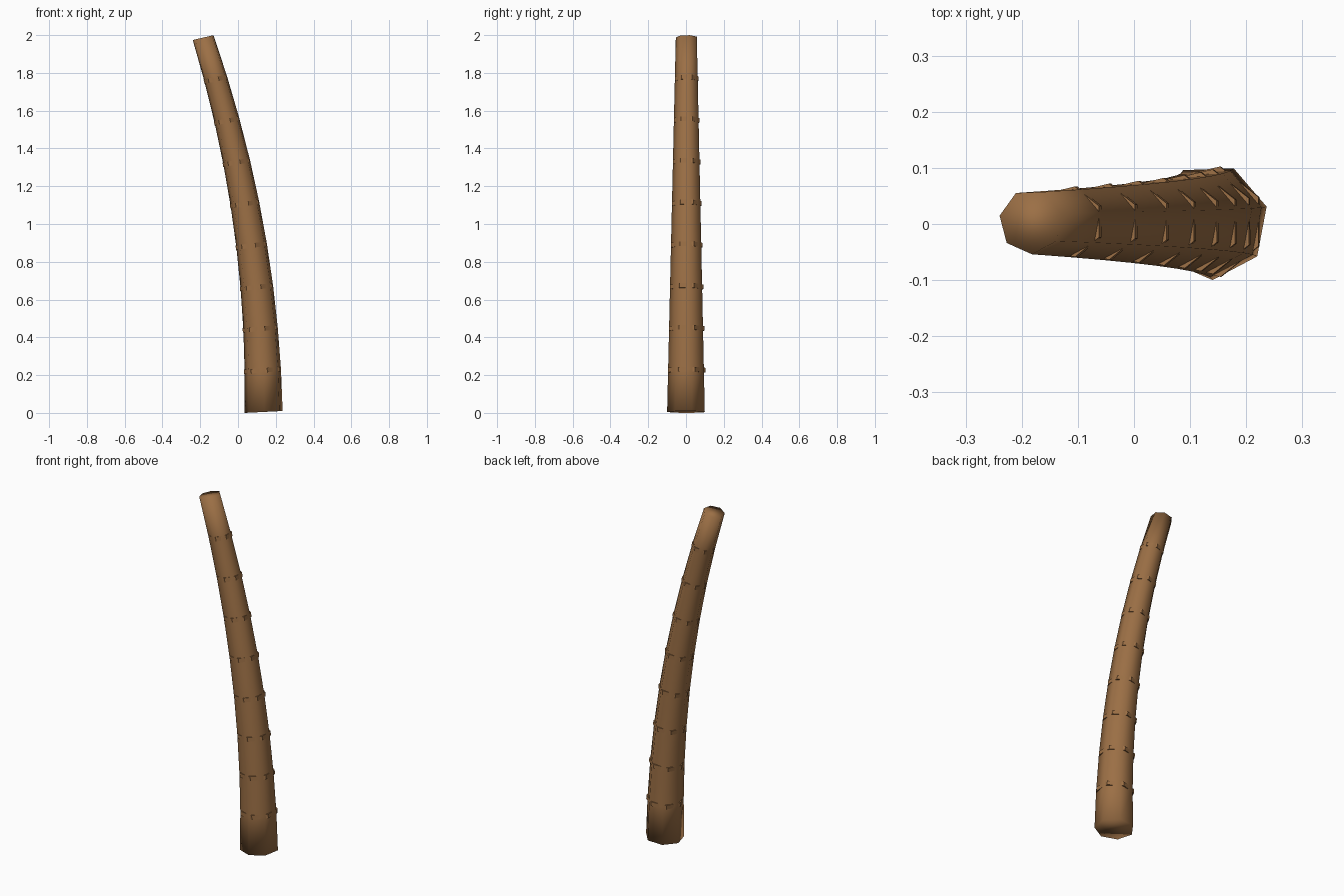
import bpy, bmesh, math
from mathutils import Vector

default = bpy.data.objects.get("Cube")
if default:
    bpy.data.objects.remove(default, do_unlink=True)

SIDES, SEGMENTS = 7, 9

bark = bpy.data.materials.new("bark_brown")
bark.use_nodes = True
colour = (0.33, 0.16, 0.06, 1)
bark.diffuse_color = colour
bark.node_tree.nodes["Principled BSDF"].inputs["Base Color"].default_value = colour


def frame(t):
    """Centre, radius and lean of the trunk at a fraction of its height."""
    centre = Vector((0.136 - 0.32 * t * t, 0.004, 0.005 + 1.982 * t))
    return centre, 0.104 - 0.046 * t, math.atan(0.05 + 0.18 * t)


def loop(bm, t, scale=1.0, turn=0.0, lift=0.0):
    """Polygon of vertices across the trunk, tilted with its lean."""
    centre, radius, lean = frame(t)
    across = Vector((math.cos(lean), 0, math.sin(lean)))
    along = Vector((-math.sin(lean), 0, math.cos(lean)))
    verts = []
    for i in range(SIDES):
        a = math.radians(15 + turn) + math.tau * i / SIDES
        offset = across * math.cos(a) + Vector((0, math.sin(a), 0))
        verts.append(bm.verts.new(centre + offset * radius * scale + along * lift))
    return verts


def skin(name, bm, loops, smooth):
    """Join the loops into a closed tube and make it an object."""
    for low, high in zip(loops, loops[1:]):
        for i in range(SIDES):
            j = (i + 1) % SIDES
            bm.faces.new((low[i], low[j], high[j], high[i]))
    bm.faces.new(loops[0][::-1])
    bm.faces.new(loops[-1])
    for face in bm.faces:
        face.smooth = smooth
    mesh = bpy.data.meshes.new(name)
    bm.to_mesh(mesh)
    bm.free()
    mesh.materials.append(bark)
    bpy.context.collection.objects.link(bpy.data.objects.new(name, mesh))


# Curved, tapering trunk with softly shaded ends
bm = bmesh.new()
skin("trunk", bm, [loop(bm, k / SEGMENTS) for k in range(SEGMENTS + 1)], True)

# Thin bark rings at the joints, turned so their corners poke out
for k in range(1, SEGMENTS):
    bm = bmesh.new()
    rings = [loop(bm, k / SEGMENTS, 1.02, 11, lift) for lift in (-0.012, 0.012)]
    skin(f"bark_ring_{k}", bm, rings, False)
